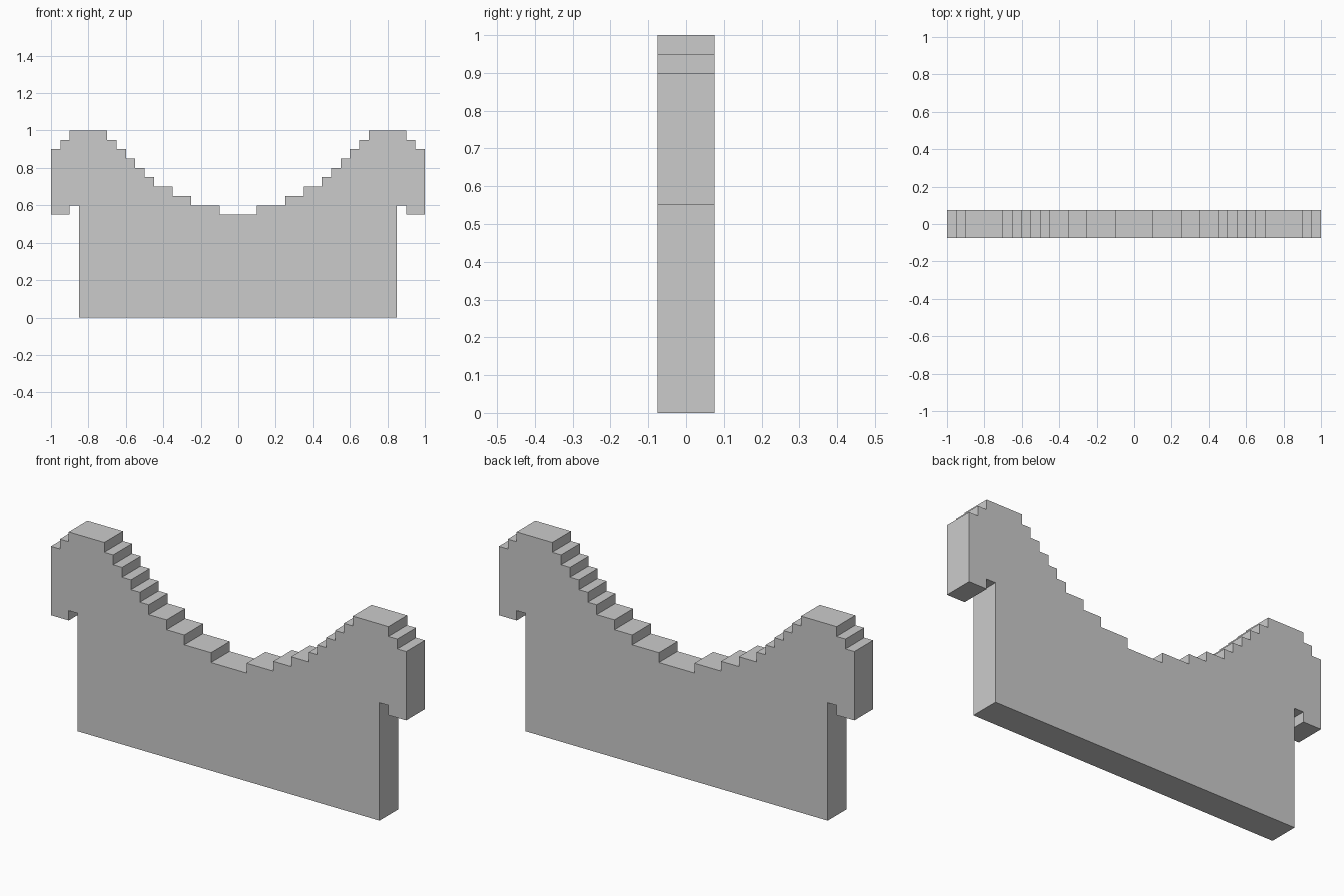
import bpy, bmesh
from mathutils import Vector

if "Cube" in bpy.data.objects:
    bpy.data.objects.remove(bpy.data.objects["Cube"])

HALF_DEPTH = 0.075

# Stepped top edge of the right half: (outer x of step, height)
steps = [(0.10, 0.55), (0.25, 0.60), (0.35, 0.65), (0.45, 0.70), (0.50, 0.75),
         (0.55, 0.80), (0.60, 0.85), (0.65, 0.90), (0.70, 0.95), (0.90, 1.00),
         (0.95, 0.95), (1.00, 0.90)]

# Right half outline, from centre top outwards, then under the overhanging end
half = []
inner = 0.0
for outer, z in steps:
    if inner > 0:
        half.append((inner, z))
    half.append((outer, z))
    inner = outer
half += [(1.00, 0.55), (0.90, 0.55), (0.90, 0.60), (0.85, 0.60), (0.85, 0.0)]

# Mirror to the left half for one closed outline
outline = half + [(-x, z) for x, z in reversed(half)]

# Extrude the outline through the panel thickness
bm = bmesh.new()
face = bm.faces.new([bm.verts.new((x, -HALF_DEPTH, z)) for x, z in outline])
result = bmesh.ops.extrude_face_region(bm, geom=[face])
moved = [v for v in result["geom"] if isinstance(v, bmesh.types.BMVert)]
bmesh.ops.translate(bm, verts=moved, vec=Vector((0, 2 * HALF_DEPTH, 0)))
bmesh.ops.recalc_face_normals(bm, faces=bm.faces[:])

mesh = bpy.data.meshes.new("stepped_panel")
bm.to_mesh(mesh)
bm.free()
panel = bpy.data.objects.new("stepped_panel", mesh)
bpy.context.collection.objects.link(panel)
